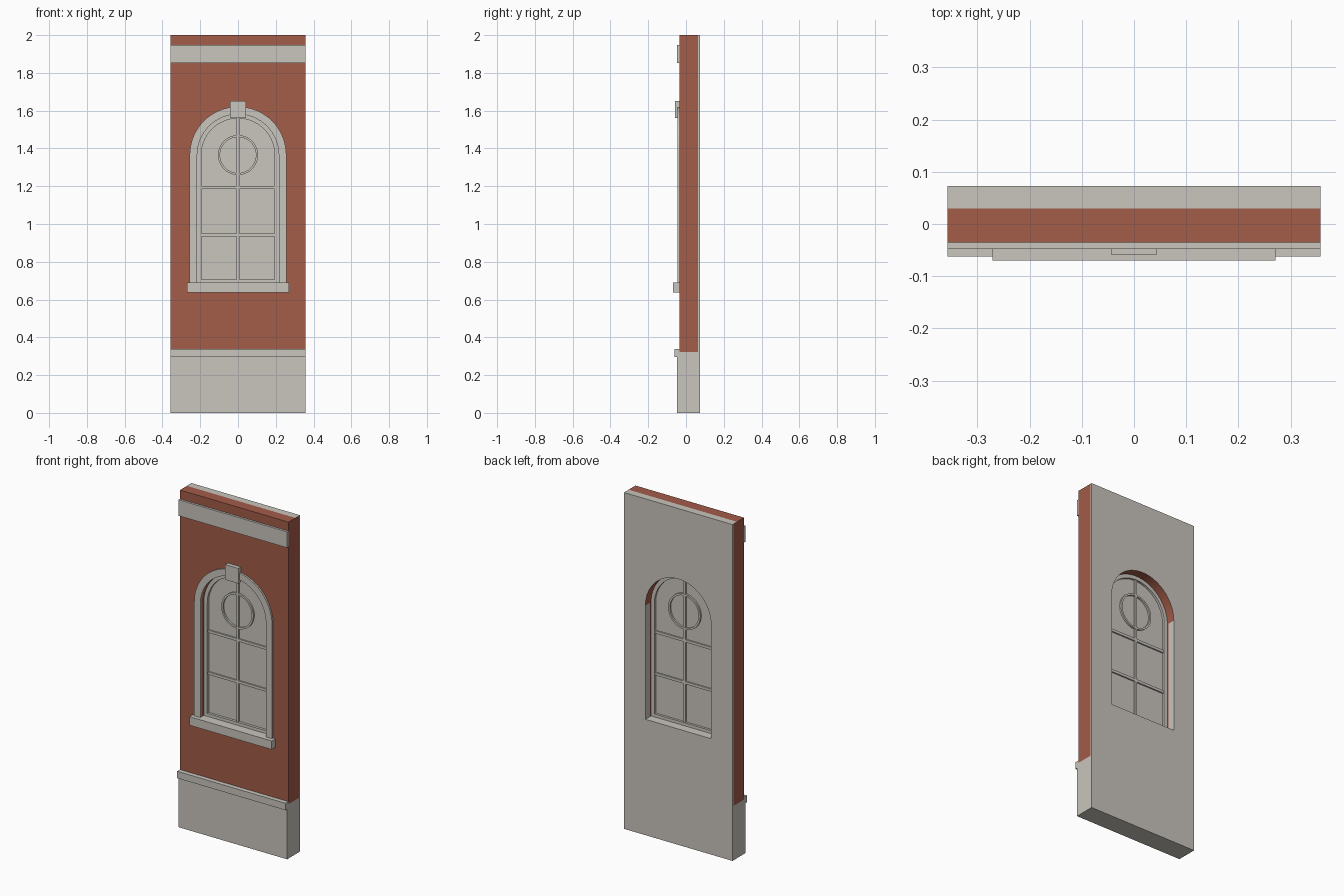
import bpy
import bmesh
import math
from mathutils import Vector

cube = bpy.data.objects.get("Cube")
if cube:
    bpy.data.objects.remove(cube, do_unlink=True)


def material(name, rgb):
    m = bpy.data.materials.new(name)
    m.use_nodes = True
    m.diffuse_color = (*rgb, 1)
    m.node_tree.nodes["Principled BSDF"].inputs["Base Color"].default_value = (*rgb, 1)
    return m


BRICK = material("red_brick", (0.366, 0.106, 0.066))
STONE = material("pale_stone", (0.585, 0.56, 0.51))

HALF = 0.357        # half width of the wall
SPRING = 1.365      # height where the arches start
SILL_TOP = 0.689
FRONT, BACK = -0.035, 0.073
OPENING = 0.216     # half width of the window opening


# Outlines in the x-z plane
def rect(x0, x1, z0, z1):
    return [(x0, z0), (x1, z0), (x1, z1), (x0, z1)]


def arc(radius, steps=32):
    return [(radius * math.cos(math.pi * i / steps),
             SPRING + radius * math.sin(math.pi * i / steps)) for i in range(steps + 1)]


def arch(radius, bottom):
    return [(-radius, bottom), (radius, bottom)] + arc(radius)


def circle(radius, steps=40):
    return [(radius * math.cos(math.tau * i / steps),
             SPRING + radius * math.sin(math.tau * i / steps)) for i in range(steps)]


def slab(name, outlines, y0, y1, rule=None):
    """Fill the outlines (inner ones are holes) and extrude from y0 to y1."""
    bm = bmesh.new()
    edges = []
    for outline in outlines:
        vs = [bm.verts.new((x, y0, z)) for x, z in outline]
        edges += [bm.edges.new((v, vs[i - 1])) for i, v in enumerate(vs)]
    bmesh.ops.triangle_fill(bm, edges=edges, use_beauty=True, normal=(0, -1, 0))
    out = bmesh.ops.extrude_face_region(bm, geom=bm.faces[:], use_keep_orig=True)
    moved = [g for g in out["geom"] if isinstance(g, bmesh.types.BMVert)]
    bmesh.ops.translate(bm, verts=moved, vec=Vector((0, y1 - y0, 0)))
    bmesh.ops.recalc_face_normals(bm, faces=bm.faces[:])
    mesh = bpy.data.meshes.new(name)
    mesh.materials.append(STONE)
    mesh.materials.append(BRICK)
    bm.normal_update()
    for f in bm.faces:
        f.material_index = int(rule(f.calc_center_median(), f.normal)) if rule else 0
    bm.to_mesh(mesh)
    bm.free()
    ob = bpy.data.objects.new(name, mesh)
    bpy.context.collection.objects.link(ob)
    bpy.ops.object.select_all(action="DESELECT")
    ob.select_set(True)
    bpy.context.view_layer.objects.active = ob
    bpy.ops.object.shade_smooth_by_angle(angle=math.radians(30))
    return ob


def box(name, x0, x1, y0, y1, z0, z1):
    return slab(name, [rect(x0, x1, z0, z1)], y0, y1)


# Wall layers: brick face, lining with brick ends, stone back
def brick_face(c, n):
    return not (n.z > 0.5 and c.z < 1)


def lining(c, n):
    return (abs(n.x) > 0.5 and abs(c.x) > 0.3) or (SPRING < c.z < 1.7 and abs(n.y) < 0.5)


def back_rule(c, n):
    return SPRING < c.z < 1.7 and abs(n.y) < 0.5 and abs(c.x) < 0.3


PLINTH_TOP = 0.323
wall = [rect(-HALF, HALF, PLINTH_TOP, 2), arch(OPENING, SILL_TOP)]
slab("brick_wall", wall, FRONT, 0.03, brick_face)
slab("wall_lining", wall, 0.03, 0.063, lining)
slab("wall_back", wall, 0.063, BACK, back_rule)

# Horizontal stone bands
box("plinth", -HALF, HALF, -0.048, BACK, 0, PLINTH_TOP)
box("plinth_cap", -HALF, HALF, -0.062, FRONT, 0.297, 0.338)
box("cornice_band", -HALF, HALF, -0.048, FRONT, 1.852, 1.947)

# Window surround
outer = 0.256
surround = ([(outer, SILL_TOP)] + arc(outer) + [(-outer, SILL_TOP), (-OPENING, SILL_TOP)]
            + arc(OPENING)[::-1] + [(OPENING, SILL_TOP)])
slab("window_surround", [surround], -0.046, FRONT)
box("keystone", -0.043, 0.043, -0.059, FRONT, 1.56, 1.65)
box("window_sill", -0.271, 0.271, -0.07, FRONT, 0.638, SILL_TOP)

# Window frame, pane and glazing bars
slab("window_frame", [arch(OPENING, SILL_TOP), arch(0.194, 0.707)], -0.012, 0.02)
slab("window_pane", [arch(0.2, 0.7)], 0.003, 0.007)
box("vertical_bar", -0.007, 0.007, -0.006, 0.016, 0.7, 1.565)
for label, z in (("lower", 0.943), ("upper", 1.192)):
    box(label + "_cross_bar", -0.198, 0.198, -0.005, 0.015, z - 0.008, z + 0.008)
slab("round_bar", [circle(0.106), circle(0.095)], -0.007, 0.017)
